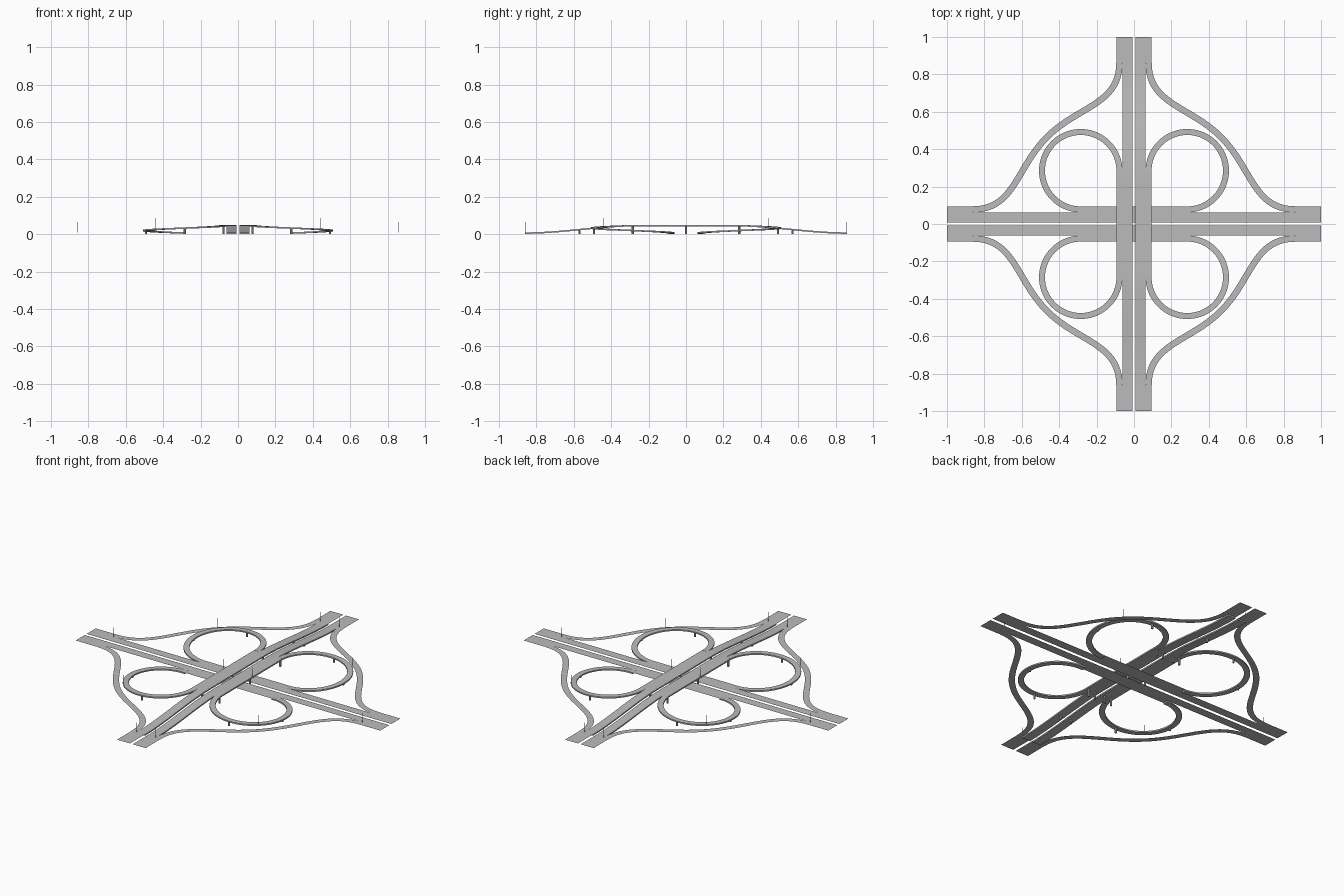
import bpy
import bmesh
import math
from mathutils import Vector, geometry

cube = bpy.data.objects.get("Cube")
if cube:
    bpy.data.objects.remove(cube, do_unlink=True)

concrete = bpy.data.materials.new("concrete_grey")
concrete.use_nodes = True
GREY = (0.5, 0.5, 0.5, 1)
concrete.diffuse_color = GREY
concrete.node_tree.nodes["Principled BSDF"].inputs["Base Color"].default_value = GREY

GROUND, BRIDGE, DECK = 0.01, 0.05, 0.008   # road heights and deck thickness
INNER, NARROW, WIDE = 0.009, 0.062, 0.094  # carriageway edges from the median
LANE = (NARROW + WIDE) / 2                 # centre line of the slip lanes
HALF = (WIDE - NARROW) / 2
LOOP, GORE = 0.285, 0.86                   # loop centre, slip road start
RADIUS = LOOP - LANE
QUADRANTS = [(1, 1), (-1, 1), (-1, -1), (1, -1)]


def finish(name, bm):
    mesh = bpy.data.meshes.new(name)
    bm.to_mesh(mesh)
    bm.free()
    obj = bpy.data.objects.new(name, mesh)
    mesh.materials.append(concrete)
    bpy.context.collection.objects.link(obj)
    return obj


def ribbon(name, path, half, thick=0):
    """Sweep a level road section along a path, as a sheet or a solid deck."""
    bm = bmesh.new()
    path = [Vector(p) for p in path]
    rows = []
    for i, p in enumerate(path):
        d = path[min(i + 1, len(path) - 1)] - path[max(i - 1, 0)]
        side = Vector((-d.y, d.x, 0)).normalized() * half
        drop = Vector((0, 0, thick))
        ring = [p + side, p - side]
        if thick:
            ring += [p - side - drop, p + side - drop]
        rows.append([bm.verts.new(v) for v in ring])
    n = len(rows[0])
    for a, b in zip(rows, rows[1:]):
        for k in range(n if thick else 1):
            j = (k + 1) % n
            bm.faces.new((a[k], a[j], b[j], b[k]))
    if thick:
        bm.faces.new(rows[0])
        bm.faces.new(rows[-1])
        bmesh.ops.recalc_face_normals(bm, faces=bm.faces)
    return finish(name, bm)


def post(name, x, y, low, high, radius, sides):
    bm = bmesh.new()
    bmesh.ops.create_cone(bm, cap_ends=True, segments=sides, radius1=radius,
                          radius2=radius, depth=high - low)
    bmesh.ops.translate(bm, verts=bm.verts, vec=(x, y, (low + high) / 2))
    return finish(name, bm)


def pier(x, y, top):
    post("pier", x, y, 0, top - DECK / 2, 0.006, 10)


def lamp(x, y, base):
    post("lamp_post", x, y, base, base + 0.056, 0.0008, 6)


def bridge_height(y):
    t = min(max((abs(y) - 0.25) / (GORE - 0.25), 0), 1)
    return BRIDGE + (GROUND - BRIDGE) * t * t * (3 - 2 * t)


def loop_point(t):
    a = math.pi - t * 1.5 * math.pi
    return (LOOP + RADIUS * math.cos(a), LOOP + RADIUS * math.sin(a),
            BRIDGE + (GROUND - BRIDGE) * t)


main_mid, main_half = (INNER + NARROW) / 2, (NARROW - INNER) / 2
end_mid, end_half = (INNER + WIDE) / 2, (WIDE - INNER) / 2

for s in (1, -1):
    # Level carriageways with their weaving lanes
    ribbon("ground_carriageway", [(-GORE, s * main_mid, GROUND), (GORE, s * main_mid, GROUND)], main_half)
    ribbon("ground_weaving_lane", [(-LOOP, s * LANE, GROUND), (LOOP, s * LANE, GROUND)], HALF)
    # Raised carriageways crossing over
    ys = [-GORE + 2 * GORE * i / 64 for i in range(65)]
    ribbon("bridge_carriageway", [(s * main_mid, y, bridge_height(y)) for y in ys], main_half, DECK)
    ribbon("bridge_weaving_lane",
           [(s * LANE, y, bridge_height(y)) for y in (-LOOP, -0.25, 0.25, LOOP)], HALF, DECK)
    # Bridge piers
    for y in (0, LOOP, -LOOP, 0.57, -0.57):
        pier(s * main_mid, y, bridge_height(y))
    pier(s * LANE, 0, BRIDGE)
    lamp(s * WIDE, 0, BRIDGE)

for sx, sy in QUADRANTS:
    # Widened road ends
    ribbon("ground_road_end", [(min(sx, sx * GORE), sy * end_mid, GROUND),
                               (max(sx, sx * GORE), sy * end_mid, GROUND)], end_half)
    ribbon("bridge_road_end", [(sx * end_mid, min(sy, sy * GORE), GROUND),
                               (sx * end_mid, max(sy, sy * GORE), GROUND)], end_half)

    # Loop ramp, falling from the bridge to the ground
    def place(p):
        return (sx * p[0], sy * p[1], p[2])
    ribbon("loop_ramp", [place(loop_point(i / 54)) for i in range(55)], HALF, DECK)
    for t in (0, 1 / 3, 2 / 3):
        pier(*place(loop_point(t)))

    # Outer slip road, one half curve mirrored about the diagonal
    half_curve = geometry.interpolate_bezier(
        Vector((LANE, GORE, GROUND)), Vector((LANE, 0.64, GROUND)),
        Vector((0.30, 0.63, GROUND)), Vector((0.465, 0.465, GROUND)), 28)
    other = [Vector((p.y, p.x, p.z)) for p in reversed(half_curve[:-1])]
    curve = [place(p) for p in half_curve + other]
    if sx * sy < 0:
        curve.reverse()
    ribbon("slip_road", curve, HALF + 0.001)

    # Lamp posts on the loop and where the slip roads part
    reach = LOOP + (RADIUS + HALF) * math.sqrt(0.5)
    lamp(sx * reach, sy * reach, loop_point(0.5)[2])
    lamp(sx * GORE, sy * NARROW, GROUND)
    lamp(sx * NARROW, sy * GORE, GROUND)

# Turn every flat road sheet to face up
for obj in bpy.context.collection.objects:
    if obj.type == "MESH" and obj.name.startswith(("ground", "slip", "bridge_road")):
        bm = bmesh.new()
        bm.from_mesh(obj.data)
        bm.normal_update()
        bmesh.ops.reverse_faces(bm, faces=[f for f in bm.faces if f.normal.z < 0])
        bm.to_mesh(obj.data)
        bm.free()
